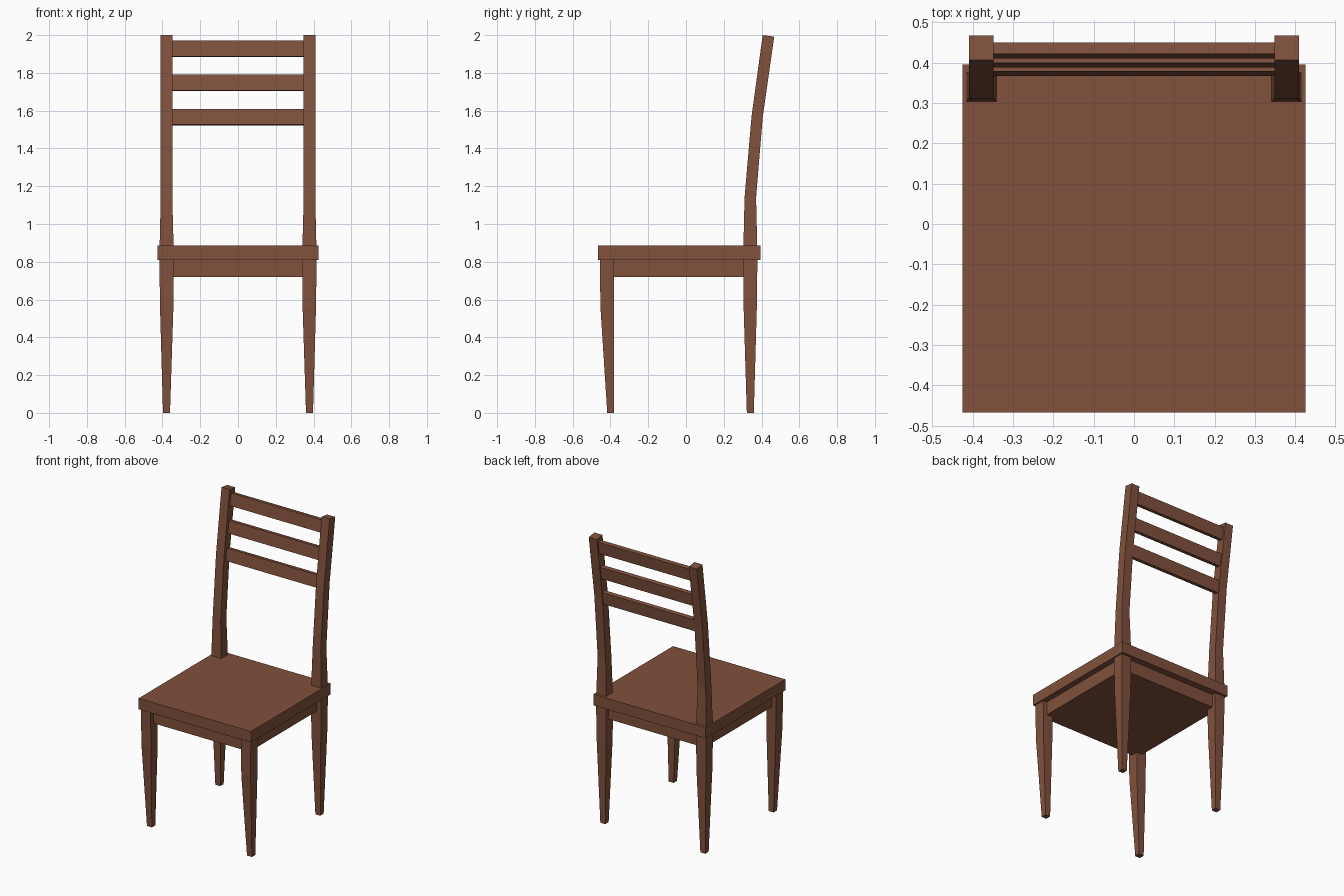
import bpy, bmesh, math

if "Cube" in bpy.data.objects:
    bpy.data.objects.remove(bpy.data.objects["Cube"])

wood = bpy.data.materials.new("brown wood")
wood.diffuse_color = (0.22, 0.083, 0.047, 1)
wood.use_nodes = True
wood.node_tree.nodes["Principled BSDF"].inputs["Base Color"].default_value = wood.diffuse_color


def finish(bm, name):
    bmesh.ops.recalc_face_normals(bm, faces=bm.faces)
    me = bpy.data.meshes.new(name)
    bm.to_mesh(me)
    bm.free()
    me.materials.append(wood)
    ob = bpy.data.objects.new(name, me)
    bpy.context.collection.objects.link(ob)
    return ob


def box(name, x, y, z):
    bm = bmesh.new()
    bmesh.ops.create_cube(bm, size=1)
    for v in bm.verts:
        v.co = [r[0] if c < 0 else r[1] for c, r in zip(v.co, (x, y, z))]
    return finish(bm, name)


def loft(name, rings, side):
    """Square-section post; each ring is (z, x_in, x_out, y_front, y_back, z_drop_at_back)."""
    bm = bmesh.new()
    prev = None
    for z, xi, xo, yf, yb, drop in rings:
        pts = ((xi, yf, z), (xo, yf, z), (xo, yb, z - drop), (xi, yb, z - drop))
        ring = [bm.verts.new((side * p[0], p[1], p[2])) for p in pts]
        if prev:
            for i in range(4):
                j = (i + 1) % 4
                bm.faces.new((prev[i], prev[j], ring[j], ring[i]))
        else:
            bm.faces.new(ring)
        prev = ring
    bm.faces.new(prev)
    return finish(bm, name)


# Seat board and the solid apron block below it
box("seat", (-0.425, 0.425), (-0.467, 0.395), (0.81, 0.885))
box("apron", (-0.385, 0.385), (-0.425, 0.35), (0.72, 0.81))

front_leg = [
    (0.0, 0.36, 0.397, -0.417, -0.38, 0),
    (0.56, 0.342, 0.413, -0.453, -0.38, 0),
    (0.81, 0.342, 0.416, -0.456, -0.38, 0),
]
back_leg = [
    (0.0, 0.36, 0.397, 0.322, 0.359, 0),
    (0.56, 0.342, 0.413, 0.305, 0.375, 0),
    (0.81, 0.340, 0.416, 0.302, 0.378, 0),
    (0.885, 0.341, 0.415, 0.304, 0.377, 0),
    (1.14, 0.348, 0.409, 0.31, 0.371, 0),
    (1.57, 0.348, 0.409, 0.347, 0.406, 0.006),
    (2.0, 0.348, 0.409, 0.406, 0.467, 0.008),
]
# Legs; the back ones run on up as the bent back posts
for side, word in ((-1, "left"), (1, "right")):
    loft("front_leg_" + word, front_leg, side)
    loft("back_post_" + word, back_leg, side)

# Three tilted back rails between the posts
tilt = math.radians(7.5)
for i, (y, z) in enumerate(((0.387, 1.566), (0.408, 1.747), (0.43, 1.927))):
    rail = box("back_rail_%d" % (i + 1), (-0.352, 0.352), (-0.0145, 0.0145), (-0.042, 0.042))
    rail.location = (0, y, z)
    rail.rotation_euler = (-tilt, 0, 0)
